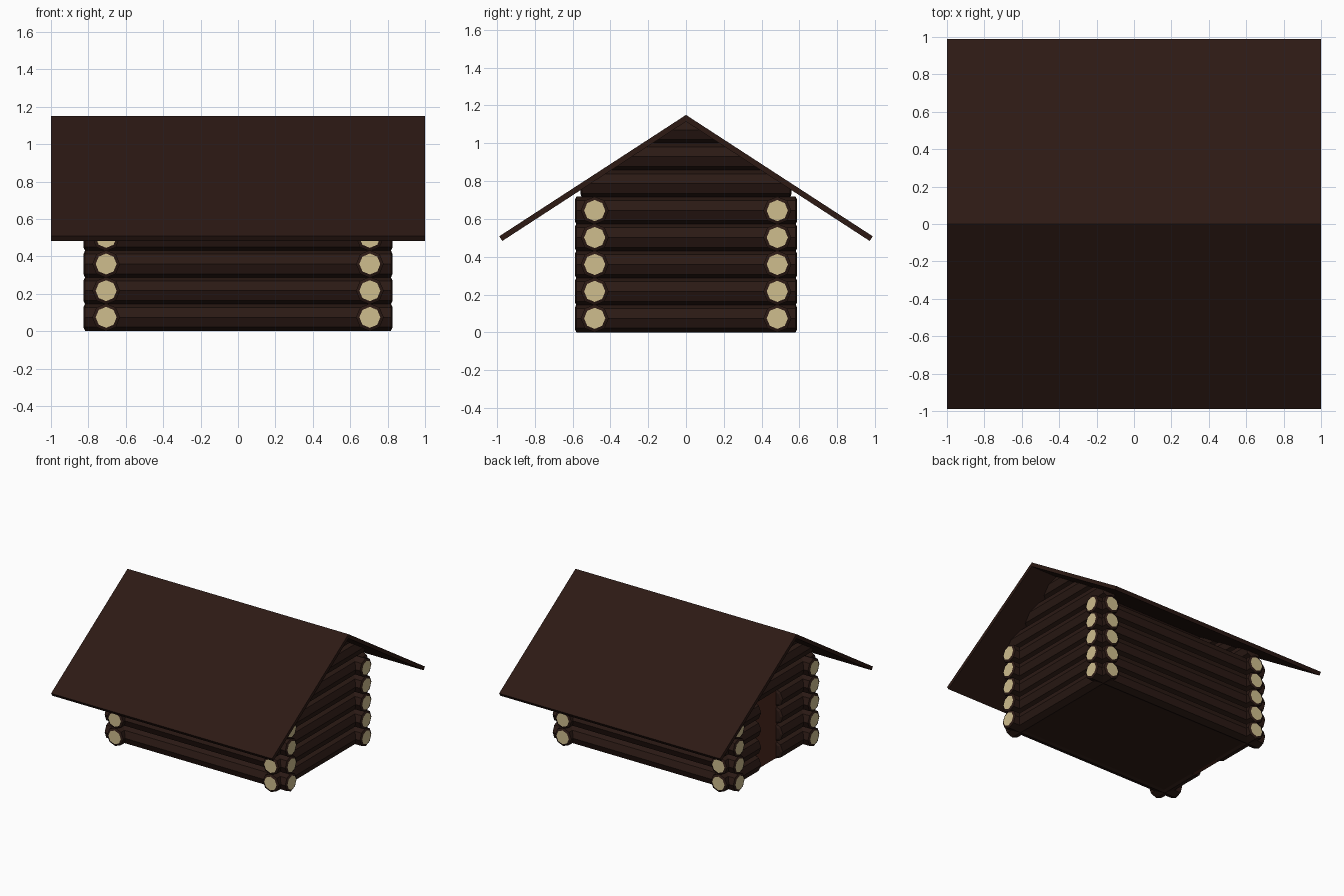
import bpy, bmesh
from math import pi
from mathutils import Matrix, Vector

if "Cube" in bpy.data.objects:
    bpy.data.objects.remove(bpy.data.objects["Cube"])


def material(name, rgb):
    m = bpy.data.materials.new(name)
    m.diffuse_color = (*rgb, 1)
    m.use_nodes = True
    m.node_tree.nodes["Principled BSDF"].inputs["Base Color"].default_value = m.diffuse_color
    return m


BARK = material("bark", (0.024, 0.010, 0.007))
CUT = material("cut_wood", (0.62, 0.51, 0.27))
ROOF = material("roof_brown", (0.026, 0.010, 0.007))
FLOOR = material("floor_brown", (0.030, 0.013, 0.008))
DOOR = material("door_brown", (0.075, 0.022, 0.013))

R, PITCH, ROWS = 0.074, 0.1425, 5
WX, WY = 0.705, 0.483          # wall centre lines
APEX, SLOPE = 1.115, 0.65      # underside of the roof


def finish(bm, name, mats):
    bmesh.ops.recalc_face_normals(bm, faces=bm.faces)
    me = bpy.data.meshes.new(name)
    bm.to_mesh(me)
    bm.free()
    for m in mats:
        me.materials.append(m)
    ob = bpy.data.objects.new(name, me)
    bpy.context.collection.objects.link(ob)
    return ob


def log(name, axis, a, b, side, z, clip=False, cream=(True, True)):
    """Eight-sided log from a to b along an axis, with a bark rim and pale ends."""
    bm = bmesh.new()
    bmesh.ops.create_cone(bm, cap_ends=True, segments=8, radius1=R, radius2=R, depth=b - a)
    caps = [f for f in bm.faces if len(f.verts) == 8]
    bmesh.ops.inset_region(bm, faces=caps, thickness=0.018, depth=0.008)
    for f in caps:
        f.material_index = int(cream[f.calc_center_median().z > 0])
    if axis == 'X':
        rot, pos = Matrix.Rotation(pi / 2, 4, 'Y'), ((a + b) / 2, side, z)
    else:
        rot, pos = Matrix.Rotation(-pi / 2, 4, 'X'), (side, (a + b) / 2, z)
    bmesh.ops.transform(bm, matrix=Matrix.Translation(pos) @ rot, verts=bm.verts)
    if clip:  # trim to the roof slopes
        for s in (-1, 1):
            geom = bm.verts[:] + bm.edges[:] + bm.faces[:]
            bmesh.ops.bisect_plane(bm, geom=geom, plane_co=(0, 0, APEX),
                                   plane_no=Vector((0, s * SLOPE, 1)), clear_outer=True)
            bmesh.ops.holes_fill(bm, edges=[e for e in bm.edges if e.is_boundary])
    return finish(bm, name, [BARK, CUT])


def box(name, lo, hi, mat):
    bm = bmesh.new()
    bmesh.ops.create_cube(bm, size=1)
    for v in bm.verts:
        v.co = [(l + h) / 2 + c * (h - l) for l, h, c in zip(lo, hi, v.co)]
    return finish(bm, name, [mat])


# Log walls, with a doorway in the left side
DOOR_HALF, DOOR_ROWS = 0.14, 4
for i in range(ROWS):
    z = R + i * PITCH
    log("front_log", 'X', -0.817, 0.817, -WY, z)
    log("back_log", 'X', -0.817, 0.817, WY, z)
    log("right_log", 'Y', -0.58, 0.58, WX, z)
    if i < DOOR_ROWS:
        log("left_log_front", 'Y', -0.58, -DOOR_HALF, -WX, z, cream=(True, False))
        log("left_log_back", 'Y', DOOR_HALF, 0.58, -WX, z, cream=(False, True))
    else:
        log("left_log", 'Y', -0.58, 0.58, -WX, z)

# Gable logs trimmed to the roof
for x in (-WX, WX):
    for i in range(3):
        log("gable_log", 'Y', -0.55, 0.55, x, R + (ROWS + i) * PITCH, True, (False, False))

# Door and floor
box("door", (-WX - 0.015, -DOOR_HALF - 0.02, 0.01), (-WX + 0.015, DOOR_HALF + 0.02, 0.58), DOOR)
box("floor", (-WX, -WY, 0.01), (WX, WY, 0.03), FLOOR)

# Gabled roof, extruded along x
profile = [(-0.988, 0.508), (0, 1.15), (0.988, 0.508), (0.972, 0.483), (0, 1.115), (-0.972, 0.483)]
bm = bmesh.new()
ends = [[bm.verts.new((x, y, z)) for y, z in profile] for x in (-1, 1)]
n = len(profile)
for i in range(n):
    j = (i + 1) % n
    bm.faces.new((ends[0][i], ends[0][j], ends[1][j], ends[1][i]))
for e in ends:
    bm.faces.new((e[0], e[1], e[4], e[5]))
    bm.faces.new((e[1], e[2], e[3], e[4]))
finish(bm, "roof", [ROOF])
